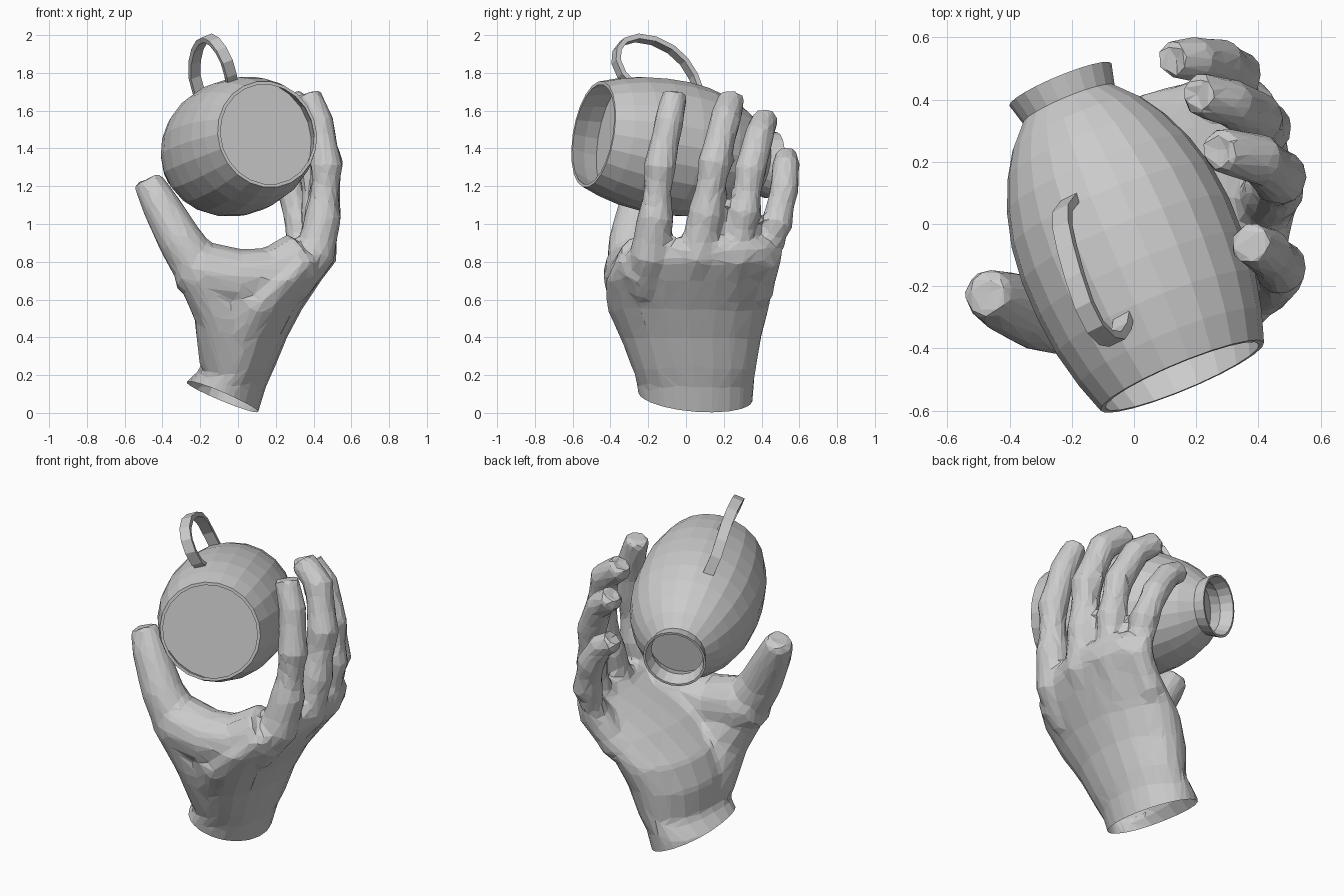
import bpy, bmesh, math
from mathutils import Vector

CM = 0.01  # hand points are written in hundredths

cube = bpy.data.objects.get("Cube")
if cube:
    bpy.data.objects.remove(cube)

grey = bpy.data.materials.new("plain_grey")
grey.use_nodes = True
grey.diffuse_color = (0.6, 0.6, 0.6, 1)
grey.node_tree.nodes["Principled BSDF"].inputs["Base Color"].default_value = grey.diffuse_color


def loft(bm, rings):
    """Skin a list of point rings and cap both ends."""
    loops = [[bm.verts.new(p) for p in ring] for ring in rings]
    n = len(loops[0])
    for a, b in zip(loops, loops[1:]):
        for i in range(n):
            j = (i + 1) % n
            bm.faces.new((a[i], a[j], b[j], b[i]))
    bm.faces.new(loops[0][::-1])
    bm.faces.new(loops[-1])


def ellipse(centre, u, v, sides):
    return [centre + u * math.cos(k * math.tau / sides) + v * math.sin(k * math.tau / sides)
            for k in range(sides)]


def tangent(pts, i):
    return (pts[min(i + 1, len(pts) - 1)] - pts[max(i - 1, 0)]).normalized()


def limb(bm, path, r_start, r_end, root=None, sides=12):
    """Tapered round limb with domed ends; root adds a point buried in the palm."""
    pts = [Vector(p) * CM for p in path]
    radii = [CM * (r_start + (r_end - r_start) * i / (len(pts) - 1)) for i in range(len(pts))]
    if root:
        pts.insert(0, pts[0] + root)
        radii.insert(0, radii[0] * 0.9)
    first, last = -tangent(pts, 0), tangent(pts, len(pts))
    tip, tip_r = pts[-1], radii[-1]
    for f in (0.6, 0.9):
        pts.append(tip + last * tip_r * f)
        radii.append(tip_r * math.sqrt(1 - f * f))
    pts.insert(0, pts[0] + first * radii[0] * 0.7)
    radii.insert(0, radii[0] * 0.7)
    rings = []
    for i, (p, r) in enumerate(zip(pts, radii)):
        q = tangent(pts, i).to_track_quat('Z', 'Y')
        rings.append(ellipse(p, q @ Vector((r, 0, 0)), q @ Vector((0, r, 0)), sides))
    loft(bm, rings)


def add_object(name, bm):
    bmesh.ops.recalc_face_normals(bm, faces=bm.faces)
    mesh = bpy.data.meshes.new(name)
    bm.to_mesh(mesh)
    bm.free()
    mesh.materials.append(grey)
    obj = bpy.data.objects.new(name, mesh)
    bpy.context.collection.objects.link(obj)
    return obj


# Wrist and palm as stacked ovals (z, x min, x max, y min, y max)
hand_bm = bmesh.new()
palm = [(-15, -34, 6, -22, 34), (14, -30, 15, -26, 36), (23, -20, 19, -28, 37),
        (40, -20, 26, -35, 40), (55, -14, 34, -42, 44), (70, 3, 44, -43, 47),
        (80, 18, 50, -38, 49), (87, 29, 51, -28, 46), (92, 36, 48, -20, 40)]
rings = []
for z, a, b, c, d in palm:
    centre = Vector((a + b, c + d, 2 * z)) / 2
    ring = ellipse(centre, Vector((b - a, 0, 0)) / 2, Vector((0, d - c, 0)) / 2, 20)
    rings.append([p * CM for p in ring])
loft(hand_bm, rings)

# Four fingers, from knuckle to tip
root = Vector((-0.13, -0.03, -0.18))
first_finger = [(41, -19, 84), (45, -16, 104), (47, -14, 130), (43, -9, 154), (37, -6, 169)]
middle_finger = [(42, 6, 84), (45, 11, 106), (47, 15, 132), (40, 21, 156), (27, 24, 166)]
ring_finger = [(40, 26, 83), (42, 31, 106), (40, 34, 128), (31, 39, 148), (20, 42, 156)]
little_finger = [(33, 41, 82), (33, 48, 100), (28, 52, 118), (20, 53, 131), (12, 53, 136)]
limb(hand_bm, first_finger, 11, 7, root)
limb(hand_bm, middle_finger, 11, 7.6, root)
limb(hand_bm, ring_finger, 10, 7.2, root)
limb(hand_bm, little_finger, 9.5, 6.6, root)

# Thumb, the web beside it and the pad below the web
thumb = [(-3, -12, 30), (-8, -23, 54), (-18, -29, 72), (-31, -29, 92),
         (-42, -25, 112), (-48, -22, 123)]
limb(hand_bm, thumb, 18, 8)
limb(hand_bm, [(-20, -28, 75), (0, -28, 71), (18, -25, 72), (34, -20, 81)], 16, 16)
limb(hand_bm, [(0, -20, 45), (10, -25, 62)], 16, 18)
hand = add_object("hand", hand_bm)

# Fuse the limbs into one skin, then reduce it to coarse facets
fuse = hand.modifiers.new("fuse", 'REMESH')
fuse.mode = 'VOXEL'
fuse.voxel_size = 0.02
relax = hand.modifiers.new("relax", 'SMOOTH')
relax.iterations = 6
facet = hand.modifiers.new("facet", 'DECIMATE')
facet.ratio = 0.075
depsgraph = bpy.context.evaluated_depsgraph_get()
skin = bpy.data.meshes.new_from_object(hand.evaluated_get(depsgraph))
hand.modifiers.clear()

# Slanted open cut at the wrist
bm = bmesh.new()
bm.from_mesh(skin)
bmesh.ops.bisect_plane(bm, geom=bm.verts[:] + bm.edges[:] + bm.faces[:],
                       plane_co=(0.1, 0.1, 0.005), plane_no=(0.42, 0.08, 1), clear_inner=True)
for f in bm.faces:
    f.smooth = False
    f.material_index = 0
bm.to_mesh(skin)
bm.free()
hand.data = skin
if not skin.materials:
    skin.materials.append(grey)

# Jug: turned body with a hollow round end and a flared open neck
start = Vector((0.155, -0.49, 1.475))
axis = Vector((-0.385, 0.923, -0.16)).normalized()
turn = axis.to_track_quat('Z', 'Y')
profile = [(16, 1), (16, 31.8), (8, 29.8), (0, 26.8), (0, 28.5), (10, 31.8), (22, 34.5),
           (35, 35.8), (48, 36), (60, 34.7), (71, 31.8), (81, 27.5), (89, 22.5), (96, 16),
           (103, 17.8), (103, 16.5), (96, 14.5), (88, 18), (88, 1)]
jug_bm = bmesh.new()
loft(jug_bm, [ellipse(start + axis * t * CM, turn @ Vector((r * CM, 0, 0)),
                      turn @ Vector((0, r * CM, 0)), 22) for t, r in profile])
add_object("jug", jug_bm)

# Handle: flat band looping out of the jug's upper side
loop = [Vector(p) * CM for p in [
    (-3, -28, 173), (-4, -34, 179), (-6, -37, 186), (-9, -36.5, 192), (-12.5, -33, 196.5),
    (-16, -26, 198.5), (-19, -17, 197), (-21.5, -8, 192.5), (-23, -1, 186),
    (-23, 4, 178), (-20, 8, 167)]]
side = axis.cross(Vector((-0.4, 0, 1))).normalized() * 0.03
rings = []
for i, p in enumerate(loop):
    out = tangent(loop, i).cross(side).normalized() * 0.014
    rings.append([p + side + out, p - side + out, p - side - out, p + side - out])
handle_bm = bmesh.new()
loft(handle_bm, rings)
add_object("jug_handle", handle_bm)
